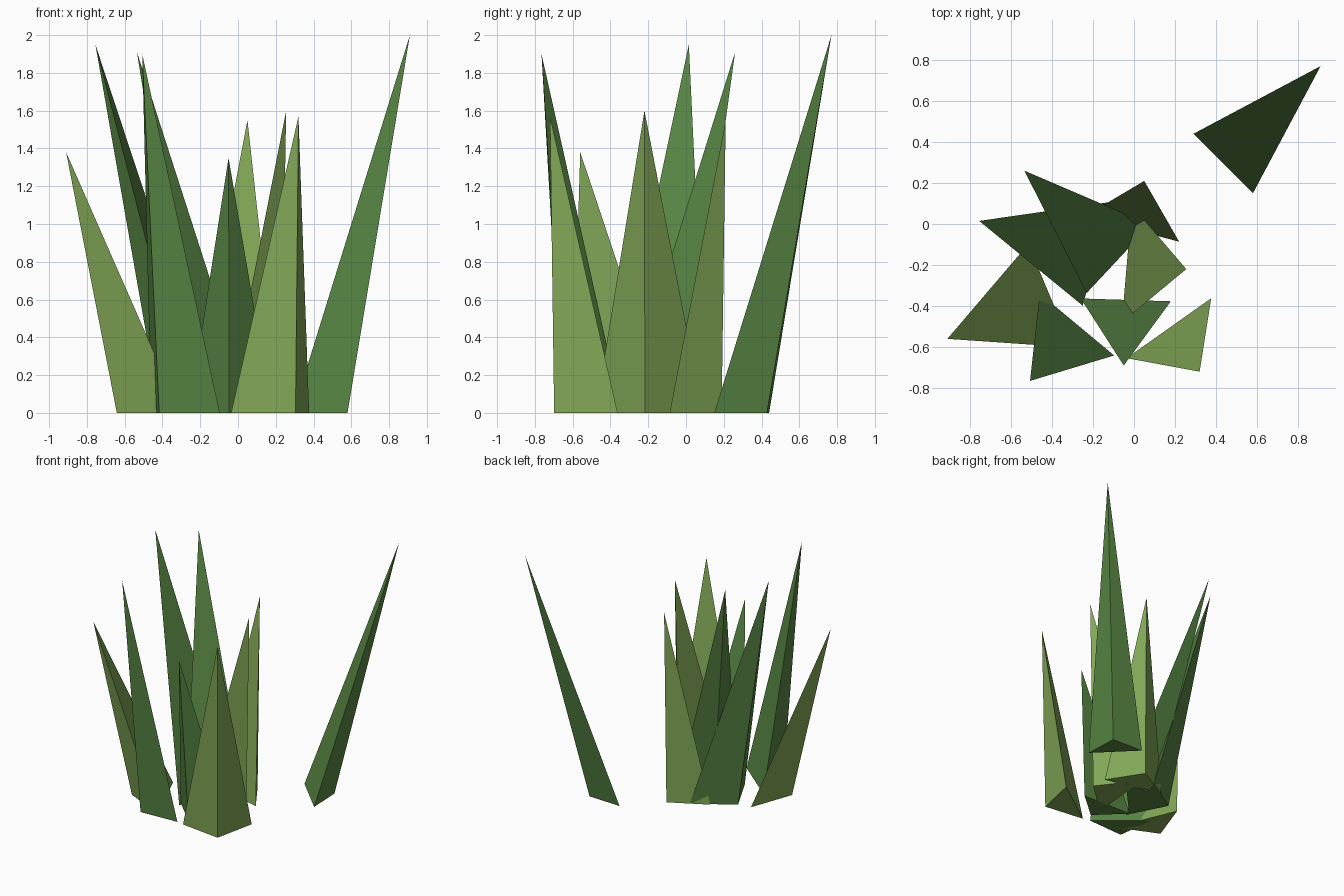
import bpy
from mathutils import Vector

if "Cube" in bpy.data.objects:
    bpy.data.objects.remove(bpy.data.objects["Cube"])


def material(name, rgb):
    # sRGB bytes to linear diffuse colour
    lin = [((c / 255 + 0.055) / 1.055) ** 2.4 for c in rgb]
    m = bpy.data.materials.new(name)
    m.diffuse_color = (*lin, 1)
    m.use_nodes = True
    m.node_tree.nodes["Principled BSDF"].inputs["Base Color"].default_value = m.diffuse_color
    return m


LIGHT = material("yellow green", (130, 167, 86))
DARK = material("leaf green", (87, 133, 67))


def blade(name, root, tip, w, mat):
    """Three-sided leaning spike: wide flat inner side, ridge facing the lean."""
    root = Vector((*root, 0))
    tip = Vector(tip)
    lean = Vector((tip.x - root.x, tip.y - root.y, 0)).normalized()
    side = Vector((-lean.y, lean.x, 0))
    ridge = root + lean * w * 0.92
    verts = [root - side * w, ridge, root + side * w, tip]
    # bottom, two outer faces, inner face
    faces = [(2, 1, 0), (0, 1, 3), (1, 2, 3), (2, 0, 3)]
    me = bpy.data.meshes.new(name)
    me.from_pydata(verts, [], faces)
    me.materials.append(mat)
    ob = bpy.data.objects.new(name, me)
    bpy.context.collection.objects.link(ob)


# Grass blades: middle of the inner base edge, tip, half width, colour
BLADES = [
    ("lone", (0.435, 0.295), (0.91, 0.77, 2.00), 0.205, DARK),
    ("left", (-0.41, -0.35), (-0.91, -0.56, 1.38), 0.273, LIGHT),
    ("tall_left", (-0.18, -0.145), (-0.755, 0.015, 1.95), 0.2625, DARK),
    ("tall_back", (-0.075, -0.17), (-0.535, 0.26, 1.91), 0.228, DARK),
    ("tall_front", (-0.278, -0.49), (-0.507, -0.765, 1.90), 0.236, DARK),
    ("front", (-0.04, -0.37), (-0.05, -0.69, 1.35), 0.22, DARK),
    ("back", (-0.012, -0.025), (0.05, 0.21, 1.55), 0.24, LIGHT),
    ("right", (-0.035, -0.195), (0.255, -0.22, 1.60), 0.286, LIGHT),
    ("front_right", (0.17, -0.508), (0.32, -0.72, 1.57), 0.253, LIGHT),
]
for name, root, tip, w, mat in BLADES:
    blade(name + "_grass_blade", root, tip, w, mat)
